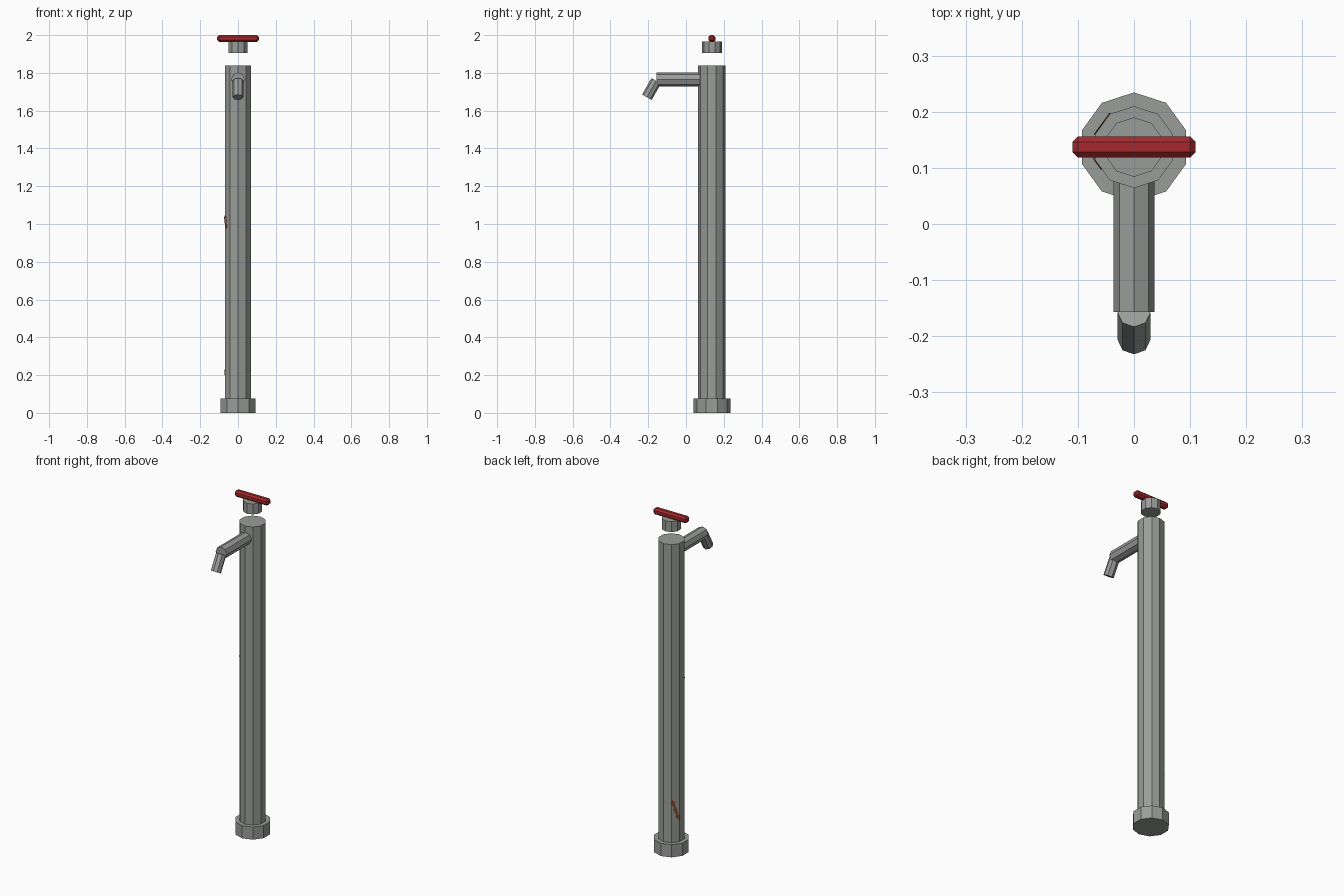
import bpy, bmesh, math
from mathutils import Vector

if "Cube" in bpy.data.objects:
    bpy.data.objects.remove(bpy.data.objects["Cube"], do_unlink=True)

PIPE_Y = 0.137
PIPE_R = 0.073


def material(name, rgb, metallic=0.0):
    m = bpy.data.materials.new(name)
    m.use_nodes = True
    m.diffuse_color = (*rgb, 1)
    bsdf = next(n for n in m.node_tree.nodes if n.type == 'BSDF_PRINCIPLED')
    bsdf.inputs["Base Color"].default_value = (*rgb, 1)
    bsdf.inputs["Roughness"].default_value = 0.7
    return m


metal = material("grey_metal", (0.32, 0.335, 0.32))
red = material("red_paint", (0.38, 0.022, 0.027))
rust = material("rust_brown", (0.25, 0.075, 0.028))


def finish(name, bm, mat):
    bmesh.ops.recalc_face_normals(bm, faces=bm.faces[:])
    mesh = bpy.data.meshes.new(name)
    bm.to_mesh(mesh)
    bm.free()
    mesh.materials.append(mat)
    obj = bpy.data.objects.new(name, mesh)
    bpy.context.collection.objects.link(obj)
    return obj


def extrude_outline(name, lower, upper, mat):
    """Closed solid between two matching outlines."""
    bm = bmesh.new()
    a = [bm.verts.new(p) for p in lower]
    b = [bm.verts.new(p) for p in upper]
    bm.faces.new(a[::-1])
    bm.faces.new(b)
    for i in range(len(a)):
        j = (i + 1) % len(a)
        bm.faces.new((a[i], a[j], b[j], b[i]))
    return finish(name, bm, mat)


def prism(name, start, end, radius, sides, mat):
    """Regular prism between two points, with one corner line on its upper side."""
    start, end = Vector(start), Vector(end)
    u = Vector((1, 0, 0))
    v = (end - start).normalized().cross(u)
    ring = []
    for i in range(sides):
        t = math.pi / 2 + math.tau * i / sides
        ring.append((u * math.cos(t) + v * math.sin(t)) * radius)
    return extrude_outline(name, [start + p for p in ring], [end + p for p in ring], mat)


def rust_streak(name, azimuth, top, bottom, width, teeth=5):
    """Thin jagged plate on one flat of the standpipe; points are (across, height)."""
    t = math.radians(azimuth)
    out = Vector((math.cos(t), math.sin(t), 0))
    across = Vector((-math.sin(t), math.cos(t), 0))
    face = Vector((0, PIPE_Y, 0)) + out * PIPE_R * math.cos(math.pi / 10)
    p, q = Vector(top), Vector(bottom)
    side = Vector((p.y - q.y, q.x - p.x)).normalized()
    left, right = [], []
    for i in range(1, teeth + 1):
        mid = p.lerp(q, i / (teeth + 1))
        w = width * (0.5 if i % 2 else 0.3)
        left.append(mid - side * w)
        right.append(mid + side * w)
    outline = [p] + left + [q] + right[::-1]
    flat = [face + across * c.x + Vector((0, 0, c.y)) for c in outline]
    return extrude_outline(name, [f - out * 0.001 for f in flat],
                           [f + out * 0.002 for f in flat], rust)


# Upright parts
for name, z0, z1, radius in (("base_collar", 0, 0.075, 0.0975),
                             ("standpipe", 0.01, 1.84, PIPE_R),
                             ("valve_cap", 1.905, 1.967, 0.053)):
    prism(name, (0, PIPE_Y, z0), (0, PIPE_Y, z1), radius, 10, metal)

# Spout and angled nozzle
prism("spout", (0, 0.1, 1.765), (0, -0.157, 1.765), 0.0365, 8, metal)
prism("nozzle", (0, -0.158, 1.758), (0, -0.207, 1.671), 0.029, 8, metal)

# Chamfered handle bar
bm = bmesh.new()
bmesh.ops.create_cube(bm, size=1)
bmesh.ops.scale(bm, vec=(0.22, 0.0375, 0.037), verts=bm.verts[:])
bmesh.ops.bevel(bm, geom=bm.edges[:], offset=0.01, segments=1, affect='EDGES')
handle = finish("handle_bar", bm, red)
handle.location = (0, PIPE_Y, 1.9815)

# Rust marks
rust_streak("rust_streak_low", 144, (-0.021, 0.33), (0.021, 0.2), 0.02)
rust_streak("rust_streak_mid", 216, (-0.021, 1.045), (-0.008, 0.975), 0.018)
